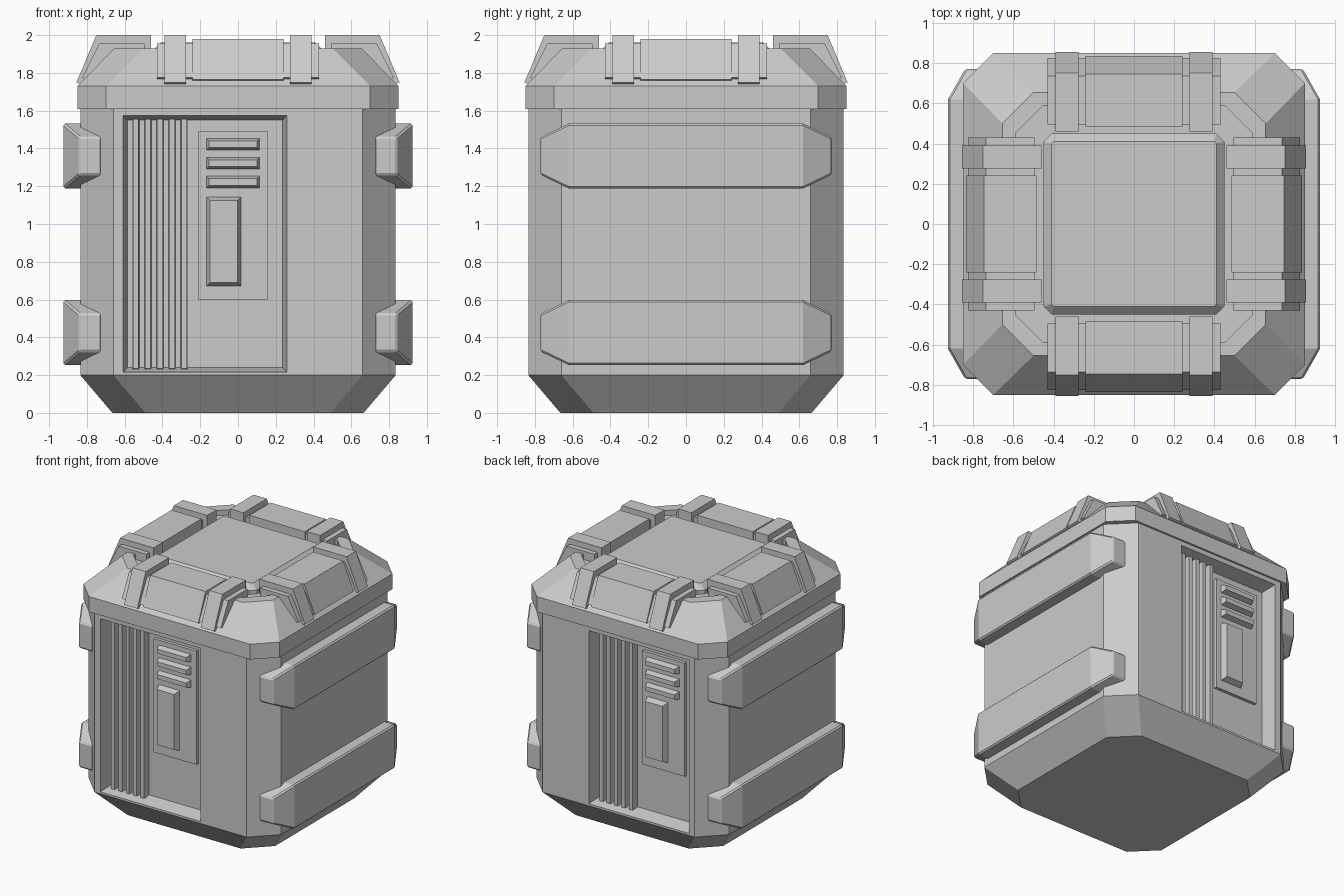
import bpy, bmesh, math
from mathutils import Matrix

if "Cube" in bpy.data.objects:
    bpy.data.objects.remove(bpy.data.objects["Cube"])

grey = bpy.data.materials.new("light_grey")
grey.use_nodes = True
COLOUR = (0.6, 0.6, 0.6, 1)
grey.diffuse_color = COLOUR
grey.node_tree.nodes["Principled BSDF"].inputs["Base Color"].default_value = COLOUR


def hull(name, points, matrix=Matrix(), bevel=0):
    """Convex solid around the given points."""
    bm = bmesh.new()
    for p in points:
        bm.verts.new(p)
    bmesh.ops.convex_hull(bm, input=bm.verts)
    bmesh.ops.dissolve_limit(bm, angle_limit=0.01, verts=bm.verts, edges=bm.edges)
    bmesh.ops.recalc_face_normals(bm, faces=bm.faces)
    bm.transform(matrix)
    mesh = bpy.data.meshes.new(name)
    bm.to_mesh(mesh)
    bm.free()
    mesh.materials.append(grey)
    obj = bpy.data.objects.new(name, mesh)
    bpy.context.collection.objects.link(obj)
    if bevel:
        mod = obj.modifiers.new("soft_edge", 'BEVEL')
        mod.width = bevel
        mod.segments = 1
    return obj


def octagon(z, half, flat):
    return [(sx * a, sy * b, z) for a, b in ((half, flat), (flat, half))
            for sx in (-1, 1) for sy in (-1, 1)]


def rect(y, x0, x1, z0, z1):
    return [(x, y, z) for x in (x0, x1) for z in (z0, z1)]


def raised(name, y0, y1, x0, x1, z0, z1, slope, matrix):
    """Plate rising from depth y0 to y1 with sloped sides."""
    s = slope
    return hull(name, rect(y0, x0, x1, z0, z1)
                + rect(y1, x0 + s, x1 - s, z0 + s, z1 - s), matrix)


def carve(obj, cutters):
    for c in cutters:
        mod = obj.modifiers.new("cut", 'BOOLEAN')
        mod.operation = 'DIFFERENCE'
        mod.solver = 'EXACT'
        mod.object = c
    graph = bpy.context.evaluated_depsgraph_get()
    mesh = bpy.data.meshes.new_from_object(obj.evaluated_get(graph))
    obj.modifiers.clear()
    obj.data = mesh
    for c in cutters:
        bpy.data.objects.remove(c)


# Body with a recessed bay in the front and the back
FLOOR = -0.72
front = Matrix()
back = Matrix.Translation((-0.35, 0, 0)) @ Matrix.Rotation(math.pi, 4, 'Z')
body = hull("body", octagon(0, 0.665, 0.49) + octagon(0.2, 0.835, 0.66)
            + octagon(1.62, 0.835, 0.66))
carve(body, [hull("bay_cutter", rect(-0.84, -0.61, 0.26, 0.215, 1.575)
                  + rect(FLOOR, -0.585, 0.235, 0.24, 1.55), m)
             for m in (front, back)])

# Lid with a sunken top
lid = hull("lid", octagon(1.61, 0.85, 0.70) + octagon(1.73, 0.85, 0.70)
           + octagon(1.93, 0.655, 0.5))
carve(lid, [hull("lid_cutter", octagon(1.89, 0.59, 0.45) + octagon(2.0, 0.59, 0.45))])
hull("top_panel", octagon(1.88, 0.45, 0.41) + octagon(1.92, 0.45, 0.41)
     + octagon(1.96, 0.41, 0.40))

# Bay contents: ridges, control panel, slots and handle
for side, m in (("front", front), ("back", back)):
    for i in range(5):
        x = -0.56 + i * 0.064
        raised(f"{side}_ridge_{i + 1}", FLOOR + 0.01, FLOOR - 0.06,
               x, x + 0.038, 0.23, 1.56, 0.004, m)
    raised(f"{side}_control_panel", FLOOR + 0.01, FLOOR - 0.025,
           -0.21, 0.16, 0.6, 1.49, 0, m)
    for i in range(3):
        z = 1.19 + i * 0.1
        raised(f"{side}_slot_{i + 1}", FLOOR - 0.02, FLOOR - 0.065,
               -0.168, 0.115, z, z + 0.065, 0.015, m)
    raised(f"{side}_handle", FLOOR - 0.02, FLOOR - 0.07,
           -0.168, 0.018, 0.67, 1.145, 0.02, m)


def clamp(name, x0, x1, outer, top, knee, inner, foot, matrix):
    """Bar bent over the lid edge, given by its side profile."""
    profile = ((-outer, foot), (-knee, top), (-inner, top),
               (-inner, 1.86), (-outer + 0.03, foot - 0.015))
    hull(name, [(x, y, z) for x in (x0, x1) for y, z in profile], matrix)


# Lid clamps on all four edges
for i, side in enumerate(("front", "left", "back", "right")):
    m = Matrix.Rotation(i * math.pi / 2, 4, 'Z')
    clamp(side + "_clamp_base", -0.43, 0.43, 0.825, 1.955, 0.735, 0.495, 1.775, m)
    clamp(side + "_clamp_pad", -0.24, 0.24, 0.835, 1.98, 0.745, 0.485, 1.765, m)
    for s, end in ((-1, "a"), (1, "b")):
        clamp(f"{side}_strap_{end}", s * 0.275, s * 0.39, 0.855, 2.0, 0.75, 0.46,
              1.75, m)

# Bumper rails on both sides
for sx, side in ((1, "left"), (-1, "right")):
    for z, level in ((0.425, "lower"), (1.36, "upper")):
        pts = []
        for sy in (-1, 1):
            for sz in (-1, 1):
                pts += [(sx * x, sy * y, z + sz * h) for x, y, h in (
                    (0.925, 0.62, 0.172), (0.75, 0.62, 0.172),
                    (0.84, 0.77, 0.1), (0.72, 0.77, 0.1))]
        hull(f"{side}_{level}_rail", pts, bevel=0.01)
